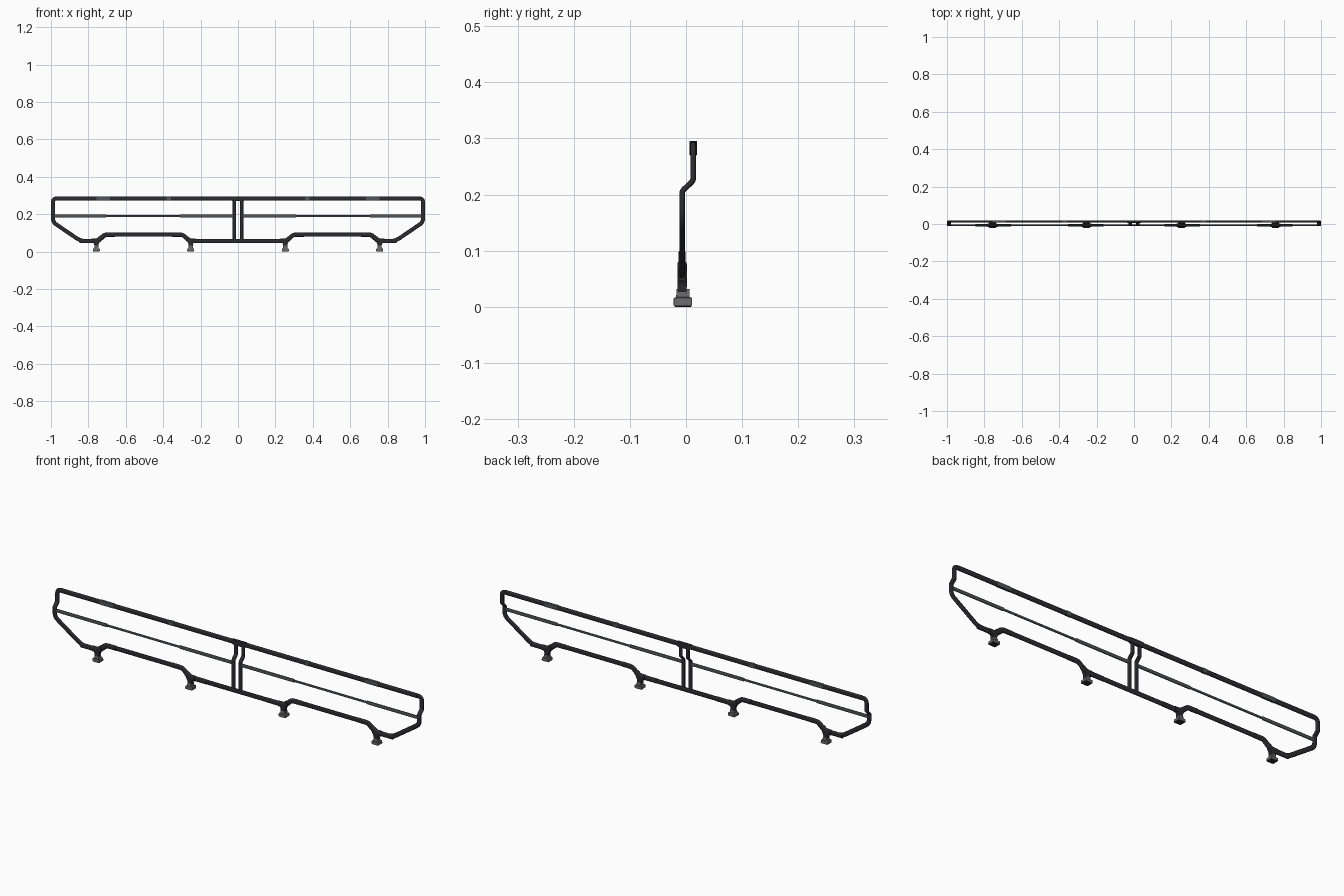
import bpy, bmesh, math
from mathutils import Vector as V

if "Cube" in bpy.data.objects:
    bpy.data.objects.remove(bpy.data.objects["Cube"])

YB, YT = -0.007, 0.013          # depth of lower frame and of offset top rail
ZB, ZR, ZM = 0.057, 0.0905, 0.190   # bottom rail, raised span, middle rail


def material(name, c):
    m = bpy.data.materials.new(name)
    m.diffuse_color = (*c, 1)
    m.use_nodes = True
    m.node_tree.nodes["Principled BSDF"].inputs["Base Color"].default_value = m.diffuse_color
    return m


BLACK = material("black_tube", (0.025, 0.025, 0.03))
STEEL = material("dark_steel", (0.08, 0.09, 0.10))
RUBBER = material("grey_foot", (0.14, 0.14, 0.14))


def finish(bm, name, mat, smooth=True, mirror=True):
    bmesh.ops.recalc_face_normals(bm, faces=bm.faces)
    me = bpy.data.meshes.new(name)
    bm.to_mesh(me)
    bm.free()
    ob = bpy.data.objects.new(name, me)
    bpy.context.collection.objects.link(ob)
    me.materials.append(mat)
    if smooth:
        bpy.ops.object.select_all(action='DESELECT')
        ob.select_set(True)
        bpy.context.view_layer.objects.active = ob
        bpy.ops.object.shade_smooth_by_angle(angle=math.radians(40))
    if mirror:
        ob.modifiers.new("mirror", 'MIRROR').use_mirror_merge = False
    return ob


def rounded(pts, steps=5):
    """Replace each inner corner (x, y, z, radius) with a short curve."""
    p = [V(q[:3]) for q in pts]
    out = [p[0]]
    for a, b, c, q in zip(p, p[1:], p[2:], pts[1:]):
        r = q[3] if len(q) > 3 else 0.012
        d = min(r, (a - b).length * 0.48, (c - b).length * 0.48)
        s, e = b + (a - b).normalized() * d, b + (c - b).normalized() * d
        for i in range(steps + 1):
            t = i / steps
            out.append(s * (1 - t) ** 2 + b * 2 * t * (1 - t) + e * t * t)
    return out + [p[-1]]


def tube(name, pts, half_w, half_d, mat=BLACK, mirror=True, sides=16):
    """Sweep a rounded-rectangle section along a path lying near the XZ plane."""
    path = rounded(pts)
    bm = bmesh.new()
    rings = []
    for i, p in enumerate(path):
        t = (path[min(i + 1, len(path) - 1)] - path[max(i - 1, 0)]).normalized()
        side = V((-t.z, 0, t.x)).normalized()
        deep = t.cross(side).normalized()
        ring = []
        for k in range(sides):
            a = math.tau * (k + 0.5) / sides
            c, s = math.cos(a), math.sin(a)
            u = math.copysign(abs(c) ** 0.6, c) * half_w
            v = math.copysign(abs(s) ** 0.6, s) * half_d
            ring.append(bm.verts.new(p + side * u + deep * v))
        rings.append(ring)
    for a, b in zip(rings, rings[1:]):
        for k in range(sides):
            j = (k + 1) % sides
            bm.faces.new((a[k], a[j], b[j], b[k]))
    bm.faces.new(rings[0])
    bm.faces.new(rings[-1])
    return finish(bm, name, mat, mirror=mirror)


def stack(name, x, y, levels, mat, mirror=True):
    """Loft stacked rectangles: levels of (z, half x, half y)."""
    bm = bmesh.new()
    rings = [[bm.verts.new((x + sx * hx, y + sy * hy, z))
              for sx, sy in ((-1, -1), (1, -1), (1, 1), (-1, 1))]
             for z, hx, hy in levels]
    for a, b in zip(rings, rings[1:]):
        for k in range(4):
            j = (k + 1) % 4
            bm.faces.new((a[k], a[j], b[j], b[k]))
    bm.faces.new(rings[0])
    bm.faces.new(rings[-1])
    ob = finish(bm, name, mat, smooth=False, mirror=mirror)
    bev = ob.modifiers.new("bevel", 'BEVEL')
    bev.width, bev.segments = 0.001, 2
    return ob


# Outer frame: bottom rail with raised span, angled end, cranked side, top rail
frame = [(0, YB, ZB), (.257, YB, ZB), (.297, YB, ZR), (.707, YB, ZR),
         (.747, YB, ZB), (.842, YB, ZB, .025), (.989, YB, .157, .02), (.989, YB, .206, .005),
         (.989, YT, .225, .005), (.989, YT, .2838, .02), (0, YT, .2838)]
tube("outer_frame", frame, .0108, .0050)
tube("top_rail_sleeve", [(.015, YT, .2838), (.965, YT, .2838)], .0110, .0060)

# Twin centre posts with the same crank, and their joining cap
tube("centre_post", [(.0195, YB, ZB), (.0195, YB, .206, .005), (.0195, YT, .225, .005),
                     (.0195, YT, .284)], .0092, .0048)
stack("centre_cap", 0, YT, [(.270, .029, .0064), (.274, .037, .0066), (.2955, .037, .0066)],
      BLACK, mirror=False)

# Middle rail: thick ends around a thin inner rod
tube("middle_rod", [(.02, YB, ZM), (.985, YB, ZM)], .0052, .0034, STEEL)
for n, x0, x1 in (("inner", .022, .31), ("outer", .705, .987)):
    tube(f"middle_rail_{n}", [(x0, YB, ZM), (x1, YB, ZM)], .0082, .0042, STEEL)

# Bands around the top rail
for x, w in ((.37, .012), (.72, .036)):
    stack("top_rail_band", x, YT, [(.2735, w, .0063), (.2948, w, .0063)], STEEL)

# Feet with clamps and reinforcing sleeves at the ends of each raised span
for x, d in ((.253, 1), (.757, -1)):
    tube("foot_sleeve", [(x - d * .09, YB, ZB), (x + d * .004, YB, ZB),
                         (x + d * .044, YB, ZR), (x + d * .1, YB, ZR)], .0113, .0064)
    tube("foot_clamp", [(x - d * .026, YB, ZB), (x + d * .004, YB, ZB),
                        (x + d * .022, YB, ZB + .015)], .0125, .0086)
    stack("foot_neck", x, YB, [(.026, .011, .008), (.04, .012, .0085), (.056, .020, .0085)], BLACK)
    stack("foot_pad", x, YB + .0015, [(.002, .019, .0165), (.0155, .018, .0165),
                                      (.0175, .012, .012), (.032, .010, .0115)], RUBBER)
    stack("foot_sole", x, YB + .0015, [(0, .017, .015), (.004, .017, .015)], BLACK)
